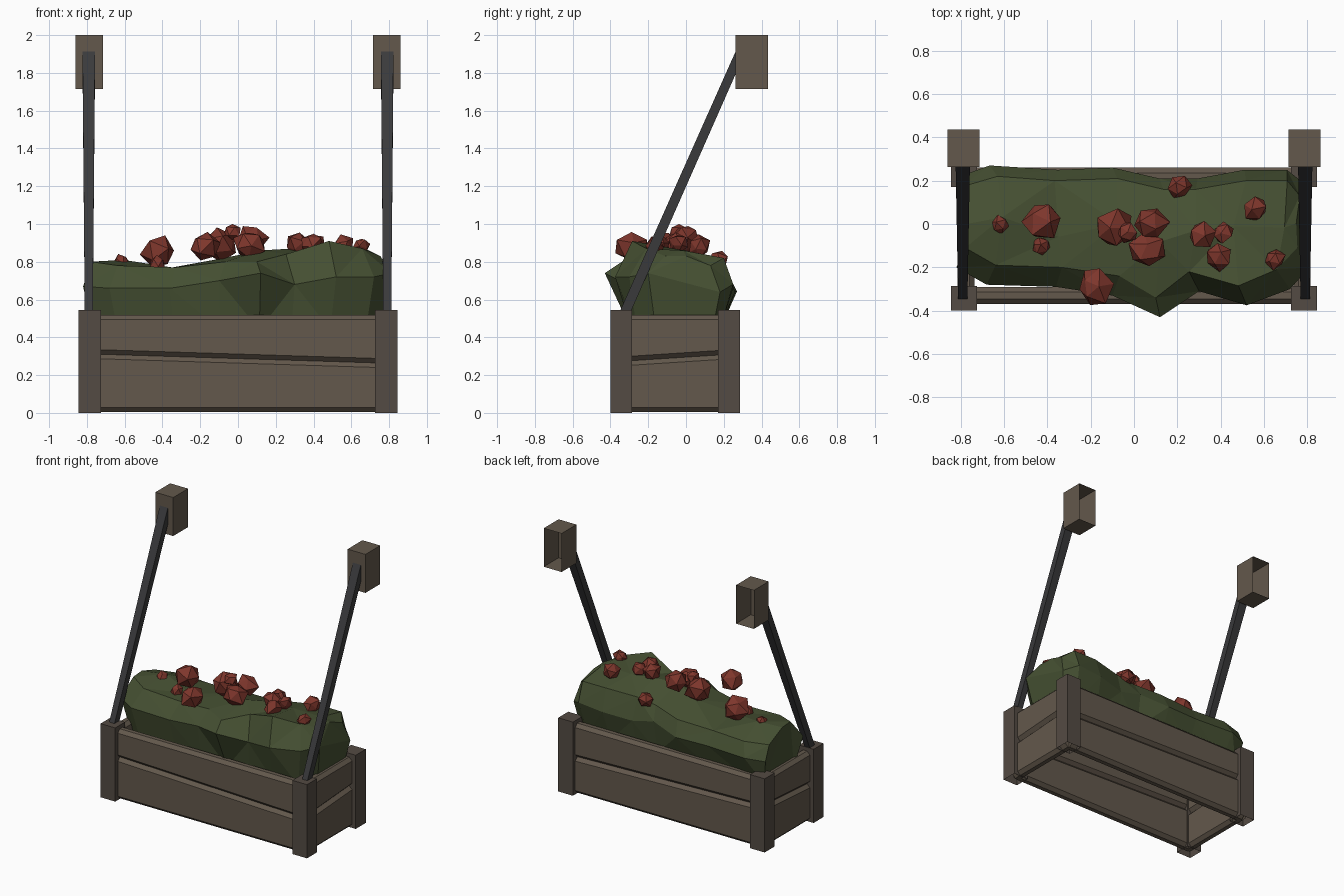
import bpy, bmesh, random
from mathutils import Vector, Matrix

if "Cube" in bpy.data.objects:
    bpy.data.objects.remove(bpy.data.objects["Cube"])

random.seed(4)


def material(name, r, g, b):
    m = bpy.data.materials.new(name)
    m.diffuse_color = (r, g, b, 1)
    m.use_nodes = True
    m.node_tree.nodes["Principled BSDF"].inputs["Base Color"].default_value = m.diffuse_color
    return m


PLANK = material("plank_wood", 0.125, 0.098, 0.072)
POST = material("post_wood", 0.088, 0.070, 0.056)
METAL = material("dark_metal", 0.042, 0.042, 0.044)
LEAF = material("leaf_green", 0.060, 0.080, 0.032)
RED = material("petal_red", 0.21, 0.037, 0.025)


def finish(name, bm, mat, mirror=False):
    bmesh.ops.recalc_face_normals(bm, faces=bm.faces)
    me = bpy.data.meshes.new(name)
    bm.to_mesh(me)
    bm.free()
    me.materials.append(mat)
    ob = bpy.data.objects.new(name, me)
    bpy.context.collection.objects.link(ob)
    if mirror:
        ob.modifiers.new("mirror", 'MIRROR')
    return ob


def open_box(name, lo, hi, mat, open_dir):
    """Box between two corners, missing the face that looks along open_dir, mirrored in x."""
    lo, hi = Vector(lo), Vector(hi)
    bm = bmesh.new()
    bmesh.ops.create_cube(bm, size=1)
    bm.normal_update()
    gone = [f for f in bm.faces if f.normal.dot(Vector(open_dir)) > 0.9]
    bmesh.ops.delete(bm, geom=gone, context='FACES')
    size = hi - lo
    for v in bm.verts:
        v.co = (lo + hi) / 2 + Vector(a * b for a, b in zip(v.co, size))
    return finish(name, bm, mat, True)


def loft(name, rings, mat, mirror=False, triangles=False):
    """Skin closed rings of points and cap both ends."""
    bm = bmesh.new()
    rows = [[bm.verts.new(p) for p in ring] for ring in rings]
    n = len(rows[0])
    for a, b in zip(rows, rows[1:]):
        for i in range(n):
            j = (i + 1) % n
            bm.faces.new((a[i], a[j], b[j], b[i]))
    bm.faces.new(rows[0])
    bm.faces.new(rows[-1])
    if triangles:
        bmesh.ops.triangulate(bm, faces=bm.faces, quad_method='SHORT_EDGE')
    return finish(name, bm, mat, mirror)


def board_ring(origin, inward, z0, z1):
    """Chamfered board cross-section; origin lies on the outer face."""
    c, t = 0.024, 0.08
    section = [(c, z0), (t - c, z0), (t, z0 + c), (t, z1 - c),
               (t - c, z1), (c, z1), (0, z1 - c), (0, z0 + c)]
    return [Vector(origin) + Vector(inward) * d + Vector((0, 0, z)) for d, z in section]


def wall(name, a, b, inward, split_a, split_b, mirror=False):
    """Two boards meeting on a slanted V groove."""
    for part, za, zb in (("lower", (0.004, split_a), (0.004, split_b)),
                         ("upper", (split_a, 0.518), (split_b, 0.518))):
        loft(f"{name}_{part}_board",
             [board_ring(a, inward, *za), board_ring(b, inward, *zb)], PLANK, mirror)


# Planter walls
wall("front", (-0.78, -0.37, 0), (0.78, -0.37, 0), (0, 1, 0), 0.312, 0.263)
wall("back", (-0.78, 0.26, 0), (0.78, 0.26, 0), (0, -1, 0), 0.312, 0.268)
wall("end", (0.815, -0.34, 0), (0.815, 0.23, 0), (-1, 0, 0), 0.273, 0.310, True)

# Corner posts, open underneath
open_box("front_post", (0.725, -0.40, 0), (0.845, -0.285, 0.545), POST, (0, 0, -1))
open_box("back_post", (0.725, 0.17, 0), (0.845, 0.287, 0.545), POST, (0, 0, -1))

# Wall brackets, open at the back
open_box("bracket", (0.714, 0.262, 1.715), (0.86, 0.435, 2.0), PLANK, (0, 1, 0))


# Slanted hanger bars, widening towards the top
def bar_ring(p, q, w):
    x = 0.79
    return [(x - w, *p), (x + w, *p), (x + w, *q), (x - w, *q)]


loft("hanger_bar", [bar_ring((-0.367, 0.5), (-0.308, 0.5), 0.021),
                    bar_ring((0.27, 1.93), (0.27, 1.81), 0.033)], METAL, True)

# Bush: x, front y, front bulge z, front top z, middle z, back y, back top z
STATIONS = [
    (-0.82, -0.20, 0.67, 0.80, 0.80, 0.22, 0.74),
    (-0.68, -0.28, 0.66, 0.78, 0.81, 0.27, 0.74),
    (-0.36, -0.29, 0.66, 0.77, 0.77, 0.25, 0.74),
    (-0.10, -0.33, 0.70, 0.80, 0.82, 0.26, 0.75),
    (0.12, -0.43, 0.74, 0.80, 0.86, 0.21, 0.78),
    (0.30, -0.31, 0.68, 0.84, 0.87, 0.21, 0.80),
    (0.52, -0.375, 0.72, 0.91, 0.86, 0.25, 0.82),
    (0.72, -0.30, 0.72, 0.87, 0.86, 0.25, 0.82),
    (0.81, -0.20, 0.74, 0.83, 0.83, 0.18, 0.78),
]
rings = []
for x, yf, zf, ztf, zm, yb, ztb in STATIONS:
    j = lambda: random.uniform(-0.03, 0.03)
    rings.append([
        (x * 0.94, max(yf + 0.04, -0.29), 0.44),
        (x, yf, zf),
        (x * 0.93 + j(), yf + 0.09, ztf),
        (x * 0.93 + j(), (yf + yb) / 2 + 2 * j(), zm),
        (x * 0.95 + j(), yb - 0.05, ztb),
        (x * 0.98, yb, 0.66 + j()),
        (x * 0.94, min(yb - 0.04, 0.18), 0.44),
    ])
loft("bush", rings, LEAF, triangles=True)

# Faceted blossoms: x, y, z, radius
BLOSSOMS = [
    (-0.62, 0.00, 0.80, 0.045), (-0.42, 0.02, 0.85, 0.095), (-0.43, -0.10, 0.79, 0.042),
    (-0.10, -0.02, 0.89, 0.10), (0.07, 0.00, 0.92, 0.085), (0.06, -0.12, 0.89, 0.085),
    (-0.18, -0.29, 0.88, 0.085), (0.21, 0.17, 0.81, 0.055), (0.31, -0.05, 0.89, 0.065),
    (0.41, -0.04, 0.90, 0.05), (0.39, -0.15, 0.89, 0.065), (0.56, 0.07, 0.88, 0.062),
    (0.65, -0.16, 0.88, 0.05), (-0.03, -0.04, 0.96, 0.05),
]
bm = bmesh.new()
for x, y, z, r in BLOSSOMS:
    new = bmesh.ops.create_icosphere(bm, subdivisions=1, radius=r)["verts"]
    turn = Matrix.Rotation(random.uniform(0, 6), 3, Vector((random.random(), 1, 0.5)))
    for v in new:
        v.co = turn @ v.co * random.uniform(0.8, 1.15) + Vector((x, y, z))
finish("blossoms", bm, RED)
